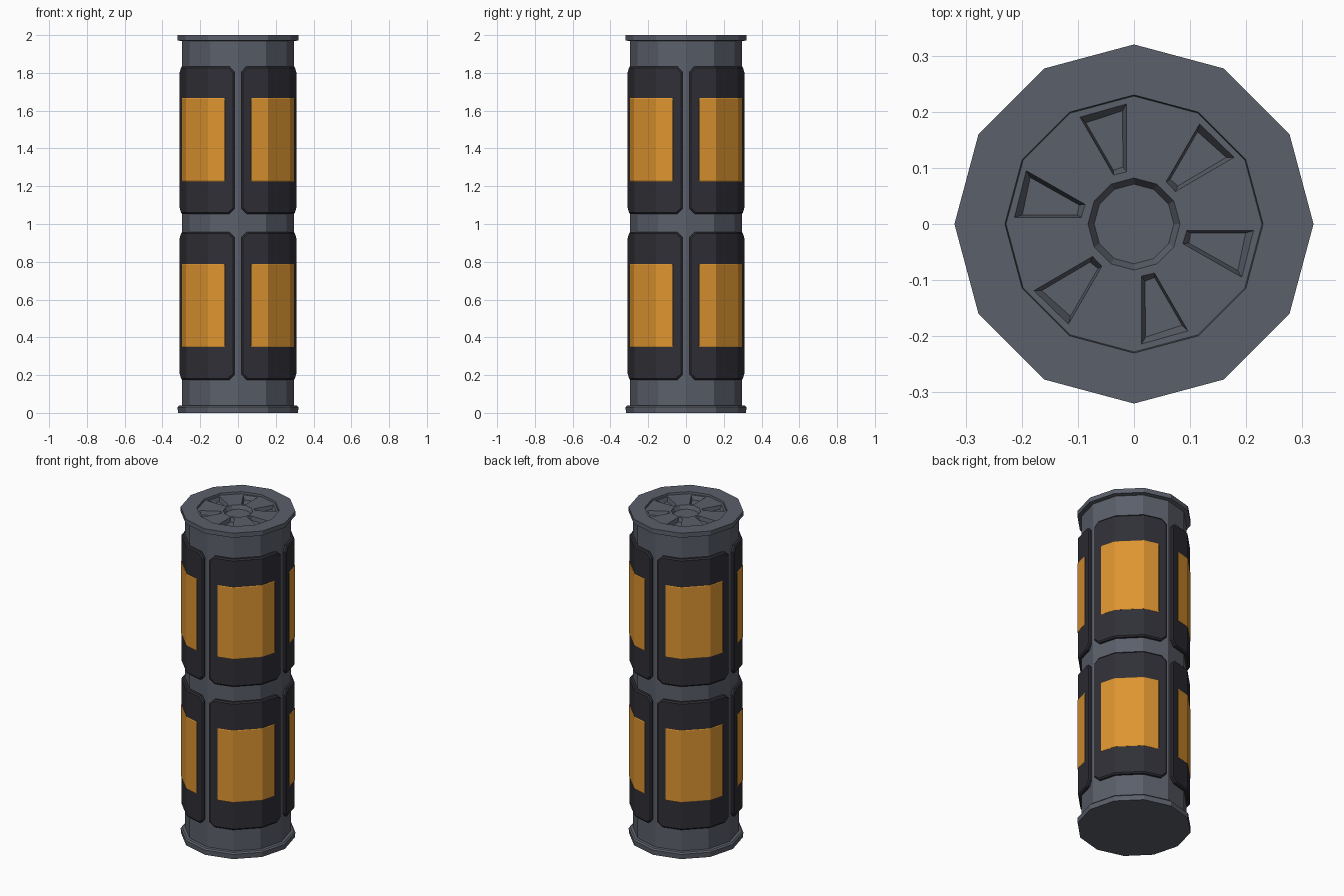
import bpy, bmesh
from math import sin, cos, radians, pi

if "Cube" in bpy.data.objects:
    bpy.data.objects.remove(bpy.data.objects["Cube"])

SIDES = 12


def material(name, col):
    m = bpy.data.materials.new(name)
    m.diffuse_color = (*col, 1)
    m.use_nodes = True
    m.node_tree.nodes["Principled BSDF"].inputs["Base Color"].default_value = m.diffuse_color
    return m


GREY = material("steel grey", (0.105, 0.115, 0.145))
DARK = material("dark panel", (0.029, 0.029, 0.038))
ORANGE = material("amber", (0.73, 0.30, 0.03))


def finish(name, bm, mat):
    bmesh.ops.recalc_face_normals(bm, faces=bm.faces[:])
    me = bpy.data.meshes.new(name)
    bm.to_mesh(me)
    bm.free()
    me.materials.append(mat)
    ob = bpy.data.objects.new(name, me)
    bpy.context.collection.objects.link(ob)
    return ob


def bridge(bm, a, b):
    n = len(a)
    for i in range(n):
        bm.faces.new((a[i], a[(i + 1) % n], b[(i + 1) % n], b[i]))


def lathe(name, profile, mat):
    """Closed twelve-sided turned solid, capped at both profile ends."""
    bm = bmesh.new()
    rings = [[bm.verts.new((r * cos(2 * pi * k / SIDES), r * sin(2 * pi * k / SIDES), z))
              for k in range(SIDES)] for r, z in profile]
    for a, b in zip(rings, rings[1:]):
        bridge(bm, a, b)
    bm.faces.new(rings[0])
    bm.faces.new(rings[-1])
    return finish(name, bm, mat)


def on_hull(deg, r, z):
    """Point on the flat-sided hull whose corners lie at radius r."""
    rr = r * cos(radians(15)) / cos(radians(deg % 30 - 15))
    return (rr * cos(radians(deg)), rr * sin(radians(deg)), z)


def plate(name, turn, edge, z0, z1, cut_a, cut_z, layers, mat):
    """Curved plate over one quarter; layers = (radius, angle inset, height inset)."""
    bm = bmesh.new()
    loops = []
    for r, ia, iz in layers:
        e, c = edge + ia, edge + cut_a + ia * 0.5
        angles = [e, c, 30, 60, 90 - c, 90 - e]
        drops = [cut_z + iz * 0.5, iz, iz, iz, iz, cut_z + iz * 0.5]
        low = [on_hull(a + turn, r, z0 + d) for a, d in zip(angles, drops)]
        high = [on_hull(a + turn, r, z1 - d) for a, d in zip(angles, drops)]
        loops.append([bm.verts.new(p) for p in low + high[::-1]])
    for a, b in zip(loops, loops[1:]):
        bridge(bm, a, b)
    for lp in (loops[0], loops[-1]):
        for i in range(5):
            bm.faces.new((lp[i], lp[i + 1], lp[10 - i], lp[11 - i]))
    return finish(name, bm, mat)


# Body with end flanges and recessed top
body = lathe("body", [
    (0.318, 0), (0.32, 0.03), (0.312, 0.038), (0.296, 0.04),
    (0.296, 1.968), (0.32, 1.972), (0.32, 2.0),
    (0.23, 2.0), (0.228, 1.988), (0.082, 1.988), (0.071, 1.966)], GREY)

# Six slanted vent pockets cut into the top
bm = bmesh.new()
rim = [(0.213, -0.012), (0.192, -0.095), (0.087, -0.035), (0.094, -0.012)]
floor = [(0.199, -0.016), (0.185, -0.083), (0.098, -0.034), (0.101, -0.016)]
for k in range(6):
    t = radians(60 * k)
    loops = [[bm.verts.new((x * cos(t) - y * sin(t), x * sin(t) + y * cos(t), z)) for x, y in pts]
             for pts, z in ((rim, 2.05), (rim, 1.988), (floor, 1.964))]
    bridge(bm, loops[0], loops[1])
    bridge(bm, loops[1], loops[2])
    bm.faces.new(loops[0])
    bm.faces.new(loops[2])
cutter = finish("vent_cutter", bm, GREY)
cutter.hide_render = True
mod = body.modifiers.new("vents", 'BOOLEAN')
mod.operation = 'DIFFERENCE'
mod.solver = 'EXACT'
mod.object = cutter
bpy.context.view_layer.objects.active = body
bpy.ops.object.modifier_apply(modifier=mod.name)
bpy.data.objects.remove(cutter)

# Two rows of four dark panels, each with an amber window plate
for row, base in (("lower", 0.175), ("upper", 1.053)):
    for k in range(4):
        plate(f"{row}_panel_{k + 1}", 90 * k, 3.7, base, base + 0.782, 5.5, 0.028,
              [(0.290, 0, 0), (0.309, 0, 0), (0.316, 1.4, 0.008)], DARK)
        plate(f"{row}_window_{k + 1}", 90 * k, 13.0, base + 0.173, base + 0.613, 1.0, 0.005,
              [(0.312, 0, 0), (0.317, 0, 0), (0.319, 0.5, 0.003)], ORANGE)
